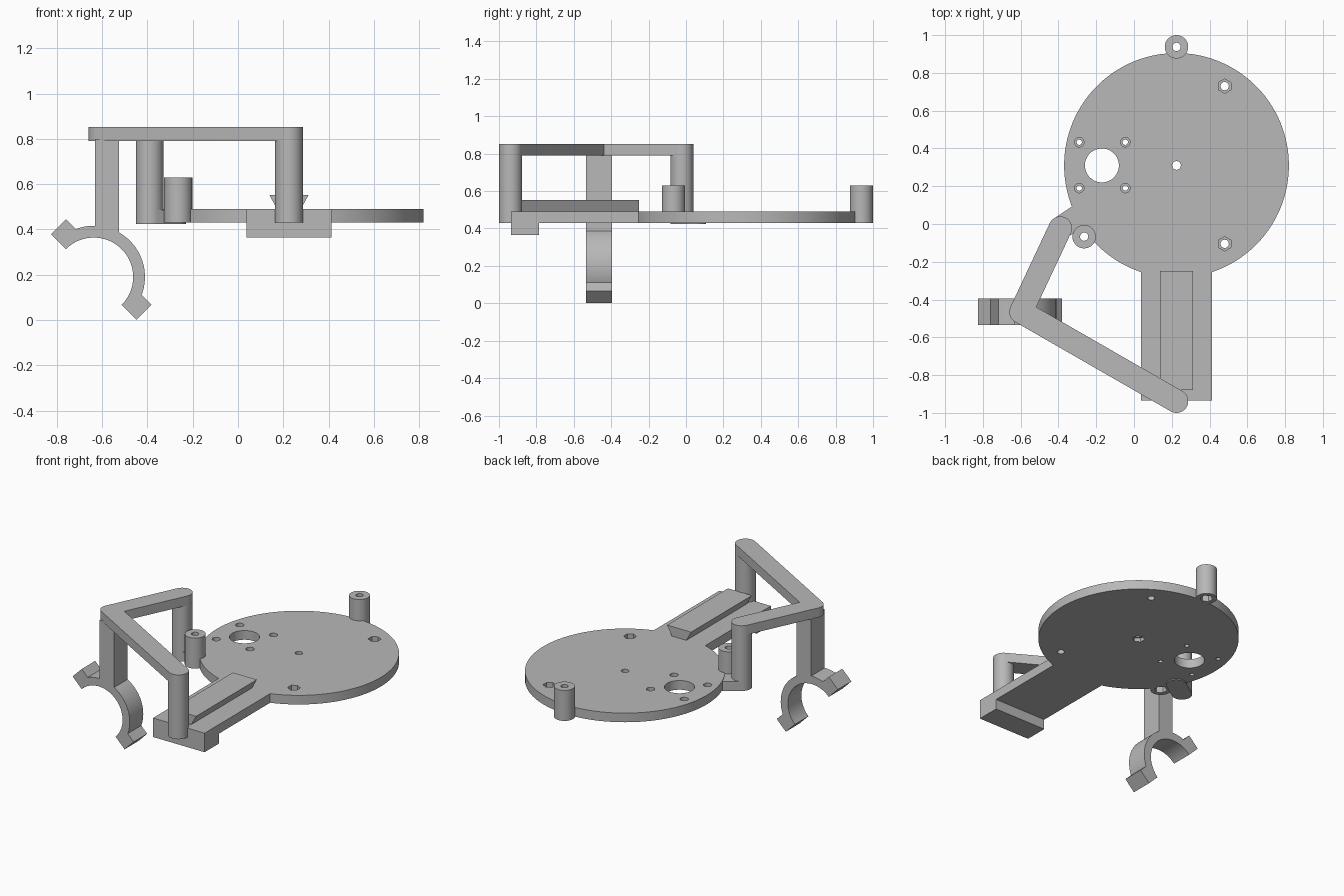
import bpy, bmesh
from math import cos, sin, pi, asin, sqrt, radians, atan2
from mathutils import Matrix, Vector

cube = bpy.data.objects.get("Cube")
if cube:
    bpy.data.objects.remove(cube, do_unlink=True)

grey = bpy.data.materials.new("plain grey")
grey.use_nodes = True
grey.diffuse_color = (0.48, 0.48, 0.48, 1)
grey.node_tree.nodes["Principled BSDF"].inputs["Base Color"].default_value = grey.diffuse_color
parts = []


def arc(x, y, r, a0, a1, n):
    return [(x + r * cos(a0 + (a1 - a0) * i / n), y + r * sin(a0 + (a1 - a0) * i / n))
            for i in range(n + 1)]


def circle(x, y, r, n=48):
    return arc(x, y, r, pi / 2, 2.5 * pi, n)[:-1]


def rect(x0, x1, y0, y1):
    return [(x0, y0), (x1, y0), (x1, y1), (x0, y1)]


def capsule(p, q, r):
    a = atan2(q[1] - p[1], q[0] - p[0])
    return arc(*q, r, a - pi / 2, a + pi / 2, 24) + arc(*p, r, a + pi / 2, a + 1.5 * pi, 24)


def prism(name, outline, z0, z1, matrix=None, cutter=False):
    """Extrude a flat outline between two heights, then place it."""
    bm = bmesh.new()
    face = bm.faces.new([bm.verts.new((x, y, z0)) for x, y in outline])
    out = bmesh.ops.extrude_face_region(bm, geom=[face])
    top = [v for v in out["geom"] if isinstance(v, bmesh.types.BMVert)]
    bmesh.ops.translate(bm, verts=top, vec=(0, 0, z1 - z0))
    if matrix:
        bm.transform(matrix)
    bmesh.ops.recalc_face_normals(bm, faces=bm.faces)
    mesh = bpy.data.meshes.new(name)
    bm.to_mesh(mesh)
    bm.free()
    mesh.materials.append(grey)
    ob = bpy.data.objects.new(name, mesh)
    bpy.context.collection.objects.link(ob)
    ob.hide_render = cutter
    if not cutter:
        parts.append(ob)
    return ob


def combine(ob, others, operation):
    """Apply booleans and remove the helper objects."""
    for other in others:
        mod = ob.modifiers.new("boolean", "BOOLEAN")
        mod.operation, mod.solver, mod.object = operation, "EXACT", other
    graph = bpy.context.evaluated_depsgraph_get()
    mesh = bpy.data.meshes.new_from_object(ob.evaluated_get(graph))
    ob.modifiers.clear()
    ob.data = mesh
    for other in others:
        bpy.data.objects.remove(other, do_unlink=True)


def cut(outline, z0, z1, matrix=None):
    return prism("cutter", outline, z0, z1, matrix, cutter=True)


LOW, TOP = 0.43, 0.49            # plate heights
CX, CY, R, HALF = 0.225, 0.31, 0.595, 0.187
FRONT = -0.935
bosses = [(CX, 0.938), (-0.264, -0.067)]
screws = [(0.48, 0.73), (0.48, -0.105)]

# Round base plate with its straight arm
a = asin(HALF / R)
outline = arc(CX, CY, R, a - pi / 2, 1.5 * pi - a, 120)
outline += [(CX - HALF, FRONT), (CX + HALF, FRONT)]
plate = prism("base_plate", outline, LOW, TOP)
holes = [cut(circle(-0.17, CY, 0.09), 0.3, 0.6),
         cut(circle(CX, CY, 0.023, 24), 0.3, 0.6),
         cut(circle(CX, CY, 0.037, 6), 0.3, 0.455)]
for x in (-0.29, -0.046):
    for y in (0.19, 0.433):
        holes.append(cut(circle(x, y, 0.014, 24), 0.3, 0.6))
        holes.append(cut(circle(x, y, 0.025, 24), 0.46, 0.6))
for x, y in screws:
    holes.append(cut(circle(x, y, 0.022, 24), 0.3, 0.6))
    holes.append(cut(circle(x, y, 0.038, 6), 0.455, 0.6))
for x, y in bosses:
    holes.append(cut(circle(x, y, 0.04, 24), 0.3, 0.6))
combine(plate, holes, "DIFFERENCE")

# Hollow bosses with nut pockets underneath
for i, (x, y) in enumerate(bosses):
    boss = prism(f"boss_{i + 1}", circle(x, y, 0.062), LOW, 0.63)
    combine(boss, [cut(circle(x, y, 0.022, 24), 0.3, 0.8),
                   cut(circle(x, y, 0.038, 6), 0.3, 0.47)], "DIFFERENCE")

# Lip below the arm and dovetail rail on top of it
prism("front_lip", rect(CX - HALF, CX + HALF, FRONT, -0.785), 0.365, TOP)
prism("dovetail_rail", [(0.175, TOP - 0.005), (0.275, TOP - 0.005), (0.312, 0.553), (0.138, 0.553)],
      0.25, 0.88, Matrix.Rotation(pi / 2, 4, "X"))

# Raised V-shaped brace on two posts
front, rear, elbow = (CX, -0.938), (-0.39, -0.022), (-0.598, -0.465)
prism("front_post", circle(*front, 0.062), LOW, 0.82)
prism("rear_post", circle(*rear, 0.061), LOW, 0.82)
foot = prism("rear_post_foot", capsule(rear, (-0.29, 0.045), 0.061), 0.424, 0.486)
combine(foot, [cut(circle(*bosses[1], 0.04, 24), 0.3, 0.6)], "DIFFERENCE")
brace = prism("brace", capsule(elbow, front, 0.062), 0.79, 0.852)
combine(brace, [cut(capsule(elbow, rear, 0.062), 0.79, 0.852)], "UNION")

# Hanging leg
prism("clamp_leg", rect(-0.632, -0.525, -0.535, -0.395), 0.37, 0.8)

# Half-ring clamp with square ears, tilted by 45 degrees
s = sqrt(0.5)
tilt = Matrix(((s, -s, 0, -0.637), (0, 0, -1, -0.465), (s, s, 0, 0.19), (0, 0, 0, 1)))
inner, outer, ear, reach = 0.174, 0.226, 0.093, 0.267
b = pi / 2 - asin(ear / outer)
profile = arc(0, 0, inner, pi / 2, -pi / 2, 40) + [(0, -reach), (ear, -reach)]
profile += arc(0, 0, outer, -b, b, 40) + [(ear, reach), (0, reach)]
clamp = prism("half_ring_clamp", profile, -0.07, 0.07, tilt)
bolts = []
for side in (-1, 1):
    place = tilt @ Matrix.Translation(Vector((0, side * 0.222, 0))) @ Matrix.Rotation(pi / 2, 4, "Y")
    bolts.append(cut(circle(0, 0, 0.021, 24), -0.1, 0.15, place))
    bolts.append(cut(circle(0, 0, 0.038, 32), ear - 0.005, 0.2, place))
combine(clamp, bolts, "DIFFERENCE")

# Smooth the round walls and keep the edges sharp
bpy.ops.object.select_all(action="DESELECT")
for ob in parts:
    ob.select_set(True)
bpy.context.view_layer.objects.active = parts[0]
bpy.ops.object.shade_smooth_by_angle(angle=radians(30))
